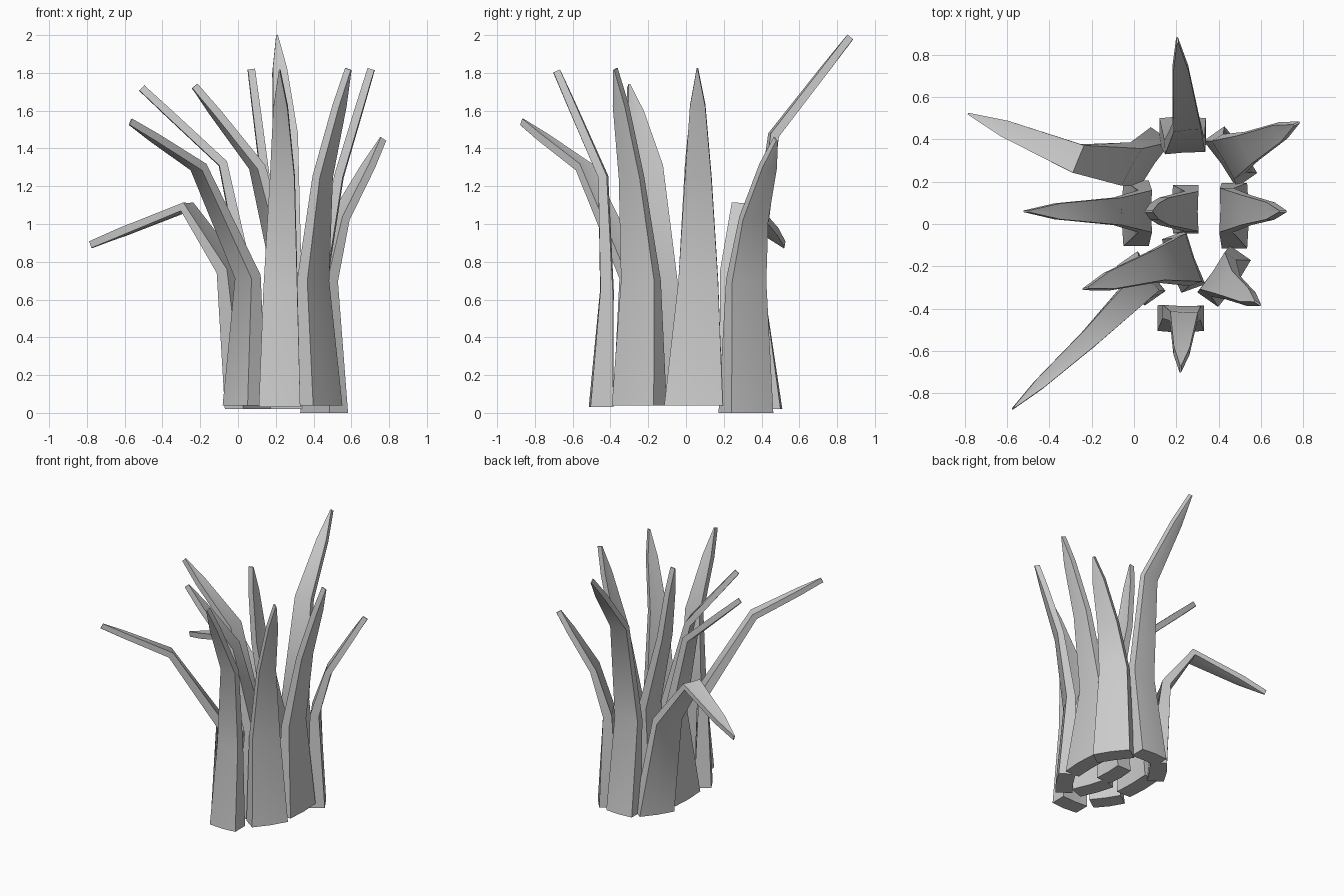
import bpy, bmesh, math
from mathutils import Vector

if "Cube" in bpy.data.objects:
    bpy.data.objects.remove(bpy.data.objects["Cube"])

THICK = (0.13, 0.07, 0.05, 0.045, 0.04)


def blade(name, facing, widths, path):
    """Sweep a six-sided, slightly ridged section from the root to a narrow tip."""
    pts = [Vector(p) for p in path]
    w = list(widths)
    # extra ring before the tip keeps the leaf outline convex
    pts.insert(3, pts[2].lerp(pts[3], 0.66))
    w = w + [w[2] * 0.58, 0.008]
    a = math.radians(facing)
    out = Vector((math.cos(a), math.sin(a), 0))
    bm = bmesh.new()
    rings = []
    for i, p in enumerate(pts):
        # leaf gradually turns towards its tip direction
        lean = pts[4] - pts[2]
        lean.z = 0
        f = out.lerp(lean.normalized(), min(1, i / 2)).normalized()
        side = Vector((-f.y, f.x, 0))
        if i == 0:
            n = f
        else:
            t = (p - pts[i - 1]).normalized()
            if i < 4:
                t = (t + (pts[i + 1] - p).normalized()).normalized()
            n = side.cross(t).normalized()
            if n.dot(f) < 0 and t.z > 0:
                n = -n
        h, d = w[i] / 2, THICK[i] / 2
        section = ((-h, -d), (0, -d * 0.9), (h, -d), (h, d * 0.85), (0, d), (-h, d * 0.85))
        rings.append([bm.verts.new(p + side * s + n * o) for s, o in section])
    for r0, r1 in zip(rings, rings[1:]):
        for k in range(6):
            j = (k + 1) % 6
            bm.faces.new((r0[k], r0[j], r1[j], r1[k]))
    bm.faces.new(rings[0][::-1])
    bm.faces.new(rings[-1])
    bmesh.ops.recalc_face_normals(bm, faces=bm.faces)
    mesh = bpy.data.meshes.new(name)
    bm.to_mesh(mesh)
    bm.free()
    ob = bpy.data.objects.new(name, mesh)
    bpy.context.collection.objects.link(ob)
    bpy.ops.object.select_all(action='DESELECT')
    ob.select_set(True)
    bpy.context.view_layer.objects.active = ob
    bpy.ops.object.shade_smooth_by_angle(angle=math.radians(40))


# Each blade: facing angle, widths (root, middle, bend), centre path root to tip
blade("back_blade", 90, (0.22, 0.19, 0.13),
      [(0.23, 0.445, 0.02), (0.24, 0.37, 0.72), (0.25, 0.465, 1.47), (0.205, 0.87, 1.99)])
blade("back_right_blade", 35, (0.27, 0.21, 0.15),
      [(0.46, 0.32, 0.0), (0.45, 0.32, 0.7), (0.54, 0.36, 1.03), (0.77, 0.475, 1.45)])
blade("right_blade", 0, (0.31, 0.21, 0.14),
      [(0.48, 0.04, 0.04), (0.44, 0.065, 0.7), (0.535, 0.065, 1.25), (0.705, 0.06, 1.82)])
blade("front_right_blade", -35, (0.27, 0.21, 0.13),
      [(0.43, -0.25, 0.04), (0.40, -0.24, 0.7), (0.45, -0.29, 1.25), (0.585, -0.375, 1.82)])
blade("front_blade", -90, (0.22, 0.18, 0.13),
      [(0.22, -0.45, 0.03), (0.225, -0.42, 0.65), (0.235, -0.44, 1.25), (0.22, -0.685, 1.81)])
blade("front_left_blade", 215, (0.23, 0.14, 0.09),
      [(0.03, -0.26, 0.04), (0.05, -0.28, 0.72), (-0.21, -0.54, 1.3), (-0.57, -0.87, 1.54)])
blade("inner_front_blade", 200, (0.27, 0.24, 0.15),
      [(0.23, -0.18, 0.04), (0.25, -0.17, 0.7), (0.1, -0.2, 1.3), (-0.23, -0.305, 1.73)])
blade("left_blade", 180, (0.31, 0.2, 0.13),
      [(0.005, 0.05, 0.04), (0.05, 0.06, 0.7), (-0.08, 0.06, 1.32), (-0.51, 0.06, 1.72)])
blade("inner_blade", 180, (0.23, 0.19, 0.13),
      [(0.24, 0.07, 0.04), (0.27, 0.06, 0.7), (0.14, 0.06, 1.27), (0.07, 0.06, 1.82)])
blade("back_left_blade", 145, (0.26, 0.2, 0.14),
      [(0.05, 0.32, 0.02), (-0.04, 0.285, 0.75), (-0.27, 0.31, 1.09), (-0.78, 0.52, 0.89)])
